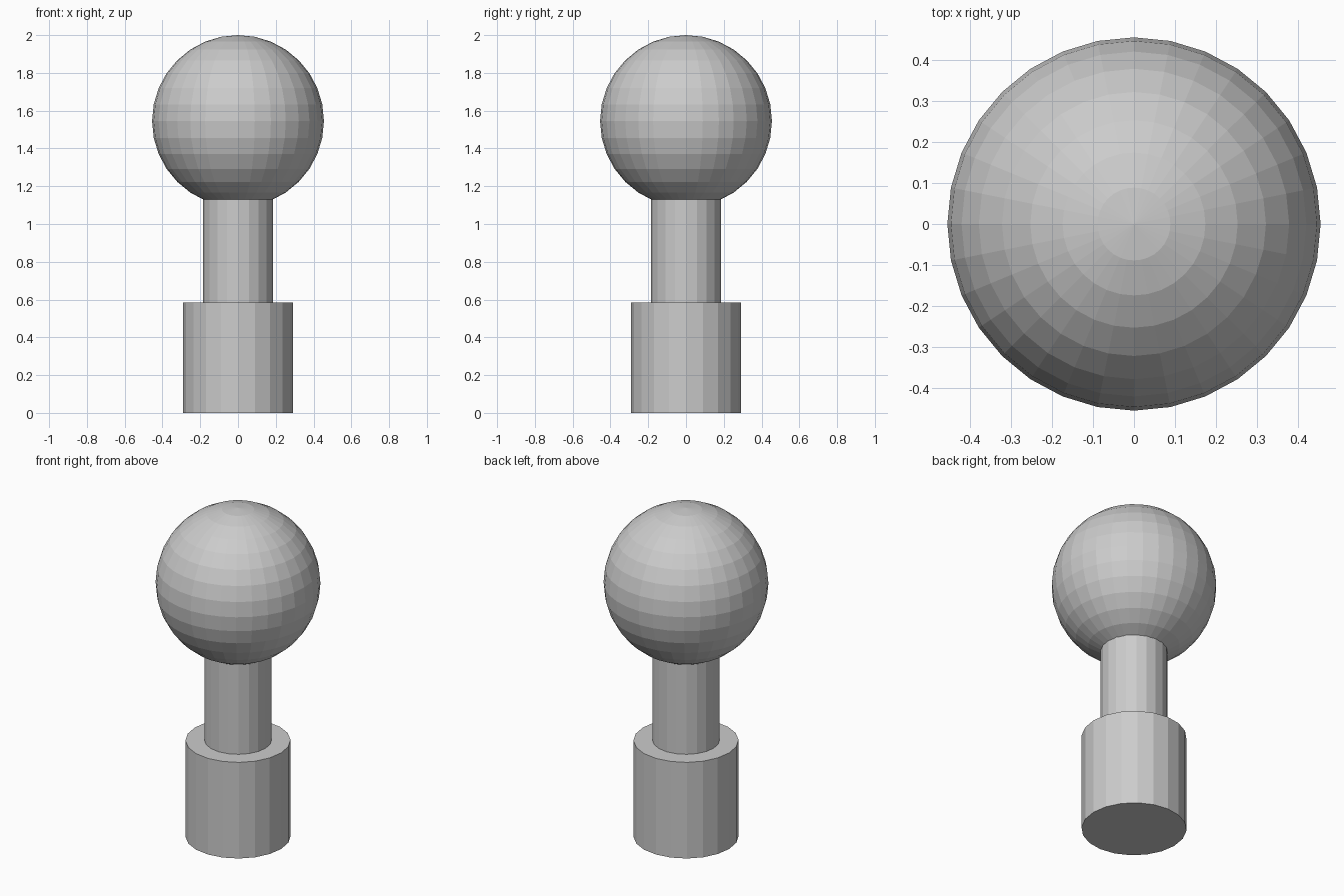
import bpy

cube = bpy.data.objects.get("Cube")
if cube:
    bpy.data.objects.remove(cube, do_unlink=True)

BALL_RADIUS = 0.455
BALL_Z = 2 - BALL_RADIUS
BASE_HEIGHT = 0.585

grey = bpy.data.materials.new("plain_grey")
grey.use_nodes = True
grey.diffuse_color = (0.6, 0.6, 0.6, 1)
grey.node_tree.nodes["Principled BSDF"].inputs["Base Color"].default_value = grey.diffuse_color


def finish(name):
    """Name the newest object, colour it and keep its facets flat."""
    part = bpy.context.object
    part.name = name
    part.data.materials.append(grey)
    bpy.ops.object.shade_flat()


def cylinder(name, radius, bottom, top):
    bpy.ops.mesh.primitive_cylinder_add(
        vertices=20, radius=radius, depth=top - bottom,
        location=(0, 0, (bottom + top) / 2))
    finish(name)


# Wide foot and the narrower post, which runs up into the ball
cylinder("base", 0.29, 0, BASE_HEIGHT)
cylinder("post", 0.185, BASE_HEIGHT, BALL_Z - 0.3)

# Faceted ball on top
bpy.ops.mesh.primitive_uv_sphere_add(
    segments=32, ring_count=16, radius=BALL_RADIUS, location=(0, 0, BALL_Z))
finish("ball")
